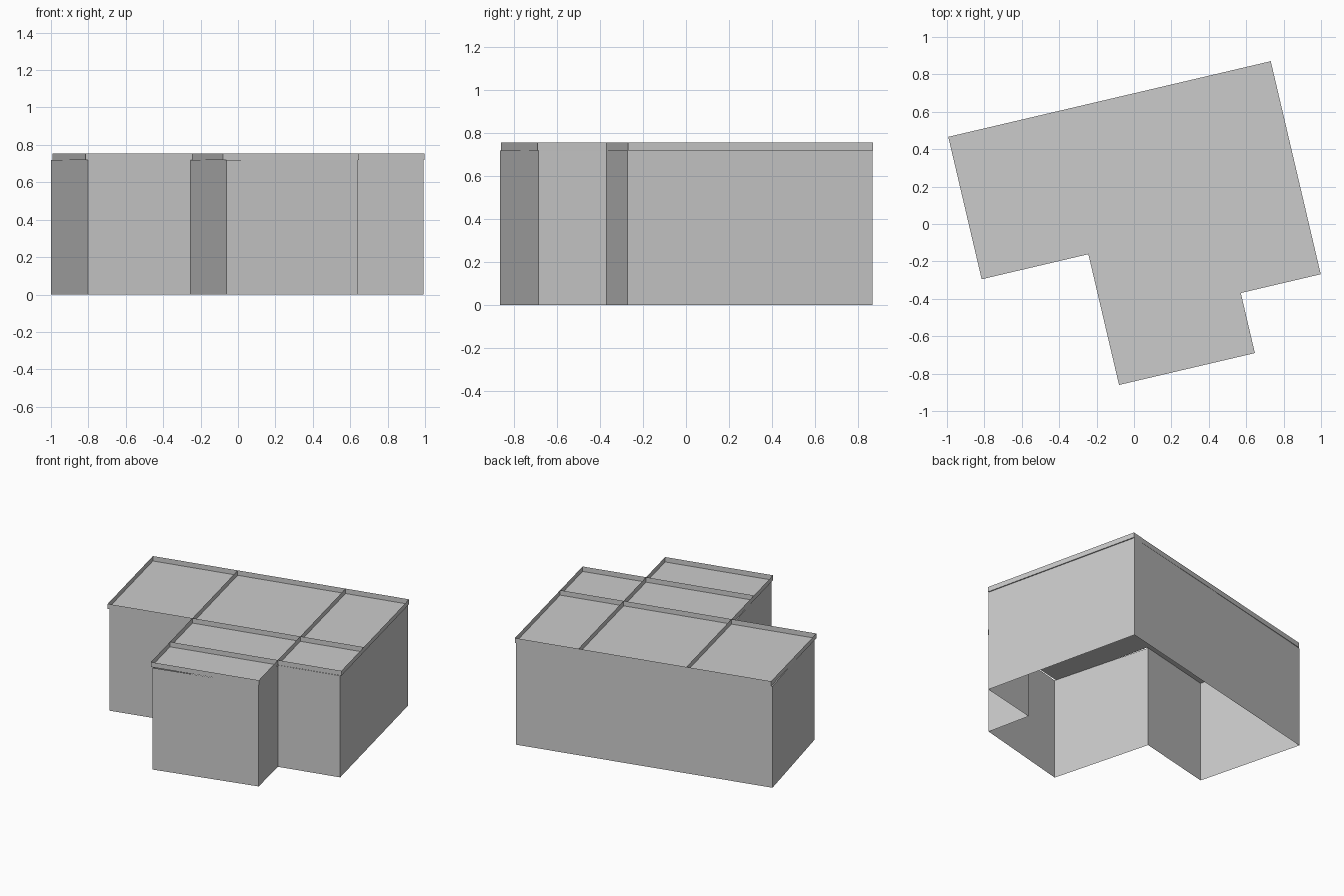
import bpy, bmesh
from math import radians, cos, sin

if "Cube" in bpy.data.objects:
    bpy.data.objects.remove(bpy.data.objects["Cube"])

WALL_TOP, RIM_TOP = 0.72, 0.755
ANGLE = radians(13.2)
ORIGIN = (-0.993, 0.466)


def place(u, v):
    """Local plan coordinates (from the back left corner) to world x, y."""
    return (ORIGIN[0] + u * cos(ANGLE) - v * sin(ANGLE),
            ORIGIN[1] + u * sin(ANGLE) + v * cos(ANGLE))


def make_object(name, bm):
    mesh = bpy.data.meshes.new(name)
    bm.to_mesh(mesh)
    bm.free()
    obj = bpy.data.objects.new(name, mesh)
    bpy.context.collection.objects.link(obj)
    return obj


def strips(name, segments, z0, z1):
    """Thin upright sheets standing on plan segments."""
    bm = bmesh.new()
    for a, b in segments:
        bm.faces.new([bm.verts.new((*p, z)) for p, z in
                      ((a, z0), (b, z0), (b, z1), (a, z1))])
    bmesh.ops.remove_doubles(bm, verts=bm.verts, dist=1e-5)
    return make_object(name, bm)


def loop(points):
    return list(zip(points, points[1:] + points[:1]))


# Grid lines of the plan
U = (0, 0.586, 1.332, 1.771)
V = (0, -0.782, -1.17, -1.5)
outline = [place(u, v) for u, v in (
    (U[0], V[0]), (U[0], V[1]), (U[1], V[1]), (U[1], V[3]),
    (U[2], V[3]), (U[2], V[2]), (U[3], V[2]), (U[3], V[0]))]

# Outer walls, open below, turned very slightly against the roof
walls = [(-1.0, 0.46), (-0.803, -0.292), (-0.253, -0.16), (-0.062, -0.866),
         (0.642, -0.686), (0.573, -0.37), (0.992, -0.273), (0.724, 0.868)]
strips("outer_walls", loop(walls), 0, WALL_TOP)

# Flat roof panels, one per grid cell
bm = bmesh.new()
for i, j in ((0, 0), (1, 0), (2, 0), (1, 1), (2, 1), (1, 2)):
    corners = ((U[i], V[j]), (U[i], V[j + 1]),
               (U[i + 1], V[j + 1]), (U[i + 1], V[j]))
    bm.faces.new([bm.verts.new((*place(*c), WALL_TOP)) for c in corners])
bmesh.ops.remove_doubles(bm, verts=bm.verts, dist=1e-5)
make_object("roof_panels", bm)

# Parapet around the roof
strips("roof_parapet", loop(outline), WALL_TOP, RIM_TOP)

# Raised dividers between the panels
dividers = [((U[1], V[0]), (U[1], V[1])), ((U[2], V[0]), (U[2], V[2])),
            ((U[1], V[1]), (U[3], V[1])), ((U[1], V[2]), (U[2], V[2]))]
strips("roof_dividers", [(place(*a), place(*b)) for a, b in dividers],
       WALL_TOP, RIM_TOP)
